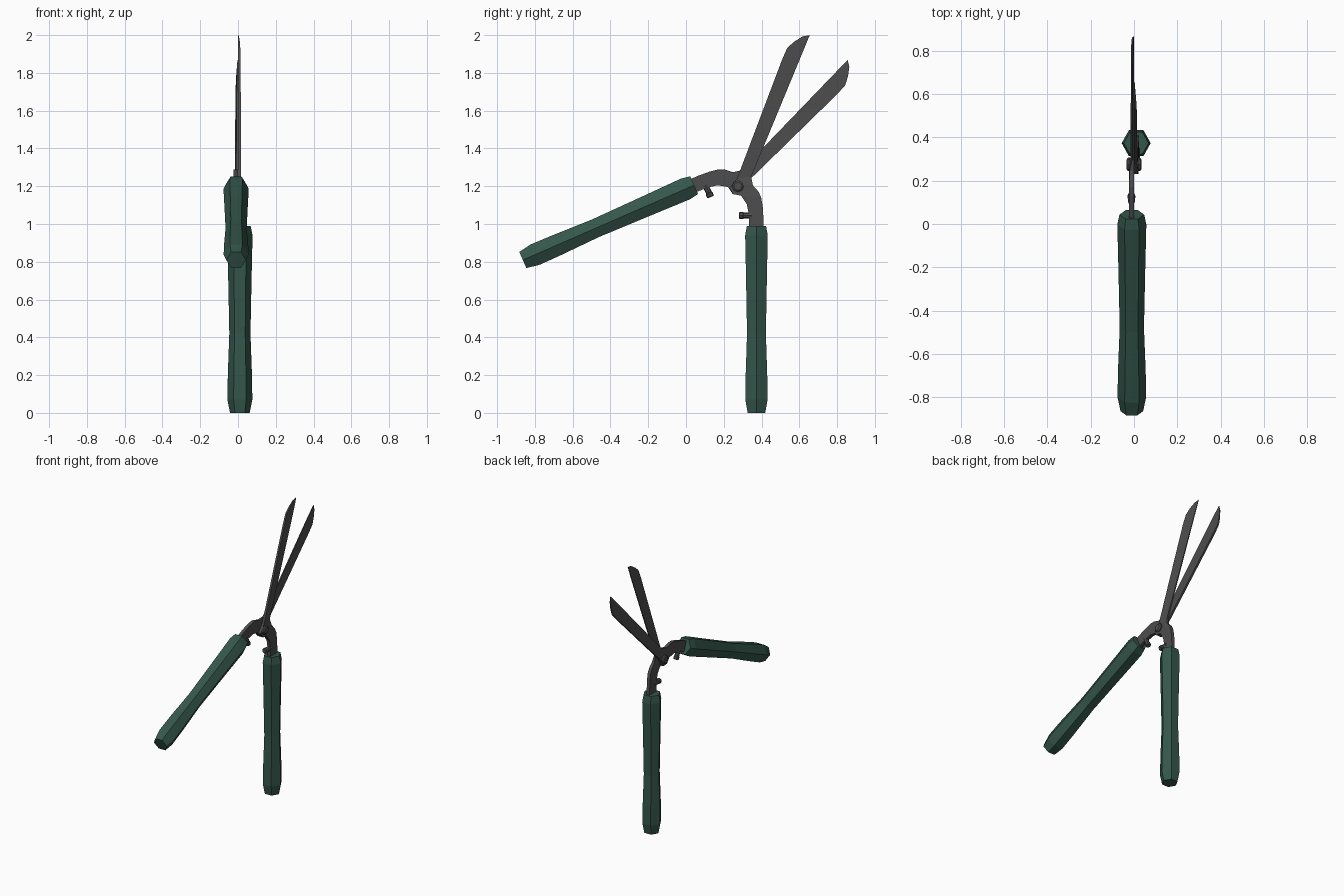
import bpy, bmesh, math
from mathutils import Matrix, Vector

if "Cube" in bpy.data.objects:
    bpy.data.objects.remove(bpy.data.objects["Cube"])

PIVOT = Vector((0, 0.275, 1.2))


def material(name, color):
    m = bpy.data.materials.new(name)
    m.diffuse_color = (*color, 1)
    m.use_nodes = True
    m.node_tree.nodes["Principled BSDF"].inputs["Base Color"].default_value = m.diffuse_color
    return m


STEEL = material("dark_steel", (0.075, 0.075, 0.075))
GREEN = material("green_grip", (0.035, 0.095, 0.07))


def finish(name, bm, mat, matrix):
    bmesh.ops.recalc_face_normals(bm, faces=bm.faces)
    mesh = bpy.data.meshes.new(name)
    bm.to_mesh(mesh)
    bm.free()
    mesh.materials.append(mat)
    mesh.transform(matrix)
    ob = bpy.data.objects.new(name, mesh)
    bpy.context.collection.objects.link(ob)
    return ob


def loft(name, rings, mat, matrix=Matrix()):
    bm = bmesh.new()
    loops = [[bm.verts.new(p) for p in ring] for ring in rings]
    n = len(loops[0])
    for a, b in zip(loops, loops[1:]):
        for i in range(n):
            j = (i + 1) % n
            bm.faces.new((a[i], a[j], b[j], b[i]))
    bm.faces.new(loops[0])
    bm.faces.new(loops[-1])
    return finish(name, bm, mat, matrix)


def lathe(name, profile, sides, mat, matrix, stretch=1.0):
    # profile of (height, radius) turned about local z
    rings = [[(r * math.cos(2 * math.pi * i / sides),
               r * stretch * math.sin(2 * math.pi * i / sides), h)
              for i in range(sides)] for h, r in profile]
    return loft(name, rings, mat, matrix)


# blade and neck sections: back y z, cutting side y z, thickness at each side
SECTIONS = [
    (0.617, 1.993, 0.655, 2.000, 0.005, 0.003),
    (0.574, 1.966, 0.643, 1.971, 0.010, 0.004),
    (0.537, 1.934, 0.628, 1.934, 0.012, 0.005),
    (0.511, 1.876, 0.604, 1.876, 0.014, 0.006),
    (0.270, 1.240, 0.345, 1.250, 0.016, 0.010),
    (0.230, 1.190, 0.354, 1.205, 0.020, 0.020),
    (0.250, 1.158, 0.385, 1.170, 0.022, 0.022),
    (0.292, 1.150, 0.398, 1.140, 0.024, 0.024),
    (0.322, 1.105, 0.406, 1.095, 0.024, 0.024),
    (0.333, 1.050, 0.410, 1.030, 0.024, 0.024),
    (0.336, 0.950, 0.410, 0.950, 0.024, 0.024),
]
GRIP = [(0, 0.052), (0.07, 0.066), (0.2, 0.064), (0.42, 0.056),
        (0.72, 0.062), (0.94, 0.067), (0.99, 0.057)]
STOP = [(0, 0.016), (0.045, 0.016), (0.048, 0.019), (0.066, 0.019), (0.07, 0.014)]


def build_half(tag, m):
    # blade with curved neck and tang
    rings = [[(0.0005, yl, zl), (0.0005, yr, zr), (tr, yr, zr), (tl, yl, zl)]
             for yl, zl, yr, zr, tl, tr in SECTIONS]
    loft("blade_" + tag, rings, STEEL, m)
    # six-sided grip
    lathe("grip_" + tag, GRIP, 6, GREEN,
          m @ Matrix.Translation((0.01, 0.373, 0)), 1.03)
    # bumper stop on the inside of the neck
    lathe("stop_" + tag, STOP, 8, STEEL,
          m @ Matrix.Translation((0.012, 0.350, 1.045)) @ Matrix.Rotation(math.pi / 2, 4, 'X'))


# second half is the first turned round and opened about the pivot
build_half("right", Matrix())
build_half("left", Matrix.Translation(PIVOT) @ Matrix.Rotation(math.radians(-66.4), 4, 'X')
           @ Matrix.Rotation(math.pi, 4, 'Z') @ Matrix.Translation(-PIVOT))

# pivot bolt through both blades
lathe("pivot_bolt", [(-0.034, 0.022), (-0.028, 0.031), (-0.018, 0.031), (-0.018, 0.018),
                     (0.018, 0.018), (0.018, 0.031), (0.028, 0.031), (0.034, 0.022)],
      8, STEEL, Matrix.Translation(PIVOT) @ Matrix.Rotation(math.pi / 2, 4, 'Y'))
